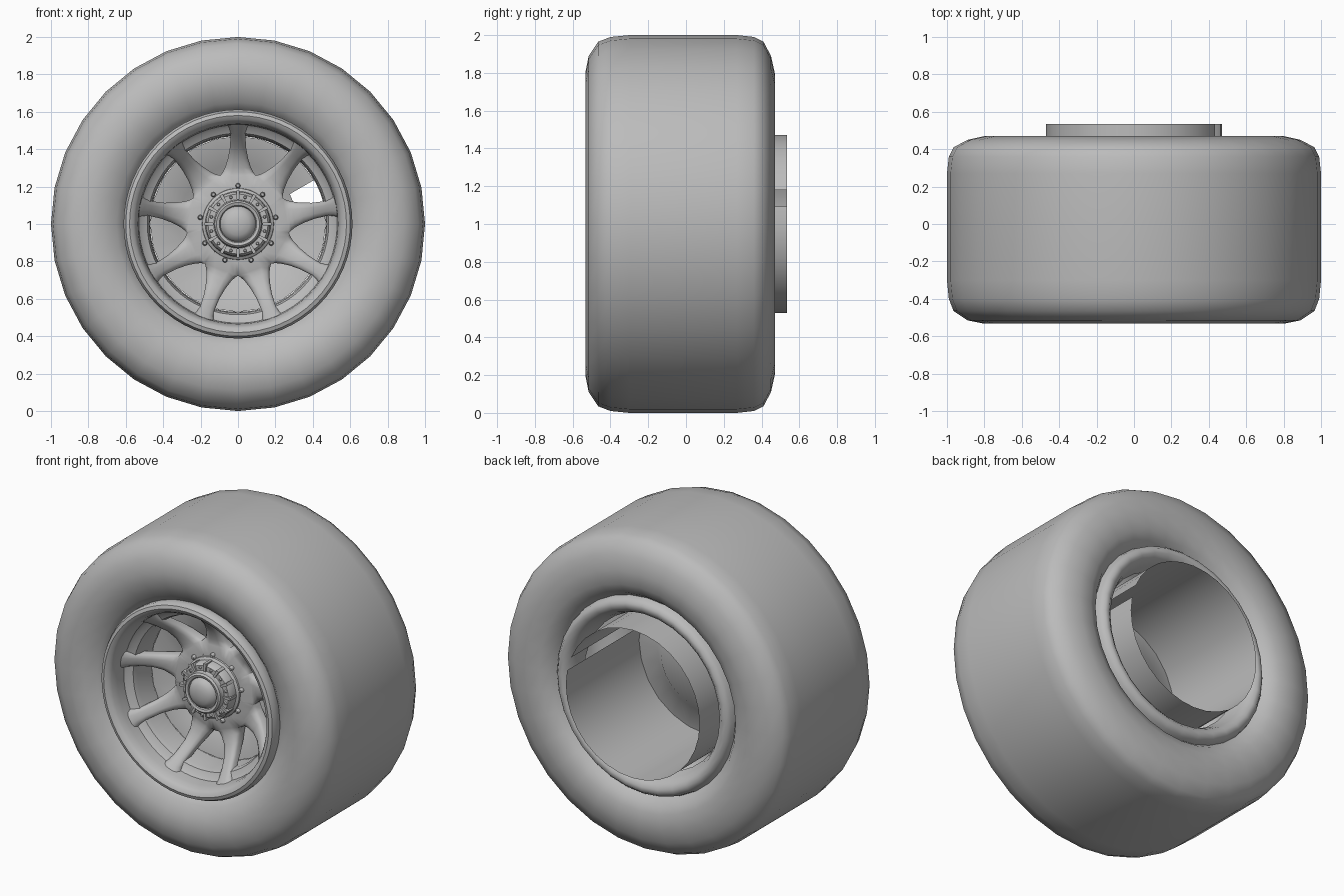
import bpy, bmesh
from math import sin, cos, tan, pi, radians

cube = bpy.data.objects.get("Cube")
if cube:
    bpy.data.objects.remove(cube, do_unlink=True)

grey = bpy.data.materials.new("plain grey")
grey.use_nodes = True
COLOUR = (0.5, 0.5, 0.5, 1)
grey.diffuse_color = COLOUR
grey.node_tree.nodes["Principled BSDF"].inputs["Base Color"].default_value = COLOUR


def finish(bm, name, angle=40):
    bmesh.ops.remove_doubles(bm, verts=bm.verts, dist=0.0005)
    bmesh.ops.recalc_face_normals(bm, faces=bm.faces)
    mesh = bpy.data.meshes.new(name)
    bm.to_mesh(mesh)
    bm.free()
    mesh.materials.append(grey)
    ob = bpy.data.objects.new(name, mesh)
    bpy.context.collection.objects.link(ob)
    bpy.ops.object.select_all(action='DESELECT')
    ob.select_set(True)
    bpy.context.view_layer.objects.active = ob
    bpy.ops.object.shade_smooth_by_angle(angle=radians(angle))
    return ob


def polar(r, a, y):
    return (r * cos(a), y, 1 + r * sin(a))


def lathe(name, profile, segs, angle=40, skip=lambda ring, seg: False):
    """Spin (radius, y) points about the axle; skip leaves panels open."""
    bm = bmesh.new()
    rings = [[bm.verts.new(polar(r, 2 * pi * s / segs, y)) for s in range(segs)]
             for r, y in profile]
    for i in range(len(rings) - 1):
        for s in range(segs):
            if not skip(i, s):
                t = (s + 1) % segs
                bm.faces.new((rings[i][s], rings[i][t], rings[i + 1][t], rings[i + 1][s]))
    return finish(bm, name, angle)


# Tyre with rounded shoulders and dipped sidewalls
lathe("tyre", [(0.59, -0.40), (0.61, -0.45), (0.65, -0.485), (0.72, -0.52), (0.80, -0.533),
               (0.89, -0.515), (0.965, -0.465), (0.99, -0.40), (1.0, -0.30), (1.0, 0.0),
               (1.0, 0.27), (0.99, 0.36), (0.965, 0.41), (0.89, 0.45), (0.80, 0.47),
               (0.71, 0.46), (0.65, 0.43), (0.62, 0.39)], 32, 60)

# Rolled bead ring at the back
lathe("rear_bead", [(0.62, 0.39), (0.612, 0.42), (0.59, 0.445), (0.56, 0.445),
                    (0.53, 0.42), (0.51, 0.38), (0.49, 0.32)], 32, 60)

# Front rim lip and stepped barrel
lathe("front_rim", [(0.585, -0.38), (0.612, -0.45), (0.612, -0.49), (0.60, -0.513),
                    (0.58, -0.52), (0.558, -0.51), (0.545, -0.49), (0.535, -0.45),
                    (0.53, -0.39), (0.515, -0.375), (0.485, -0.36), (0.475, -0.33),
                    (0.47, -0.20)], 64)

# Inner barrel, with a stepped slit along its left side
lathe("inner_barrel", [(0.47, -0.20), (0.47, 0.0), (0.47, 0.25), (0.47, 0.535)], 32,
      skip=lambda ring, seg: seg == 1 or (seg == 2 and ring == 0))

# Dished backing plate behind the spokes, with one open panel
lathe("backing_plate", [(0.47, -0.20), (0.32, -0.17), (0.26, -0.12), (0.02, -0.11)], 24, 60,
      skip=lambda ring, seg: ring == 0 and seg == 1)

# Nine spokes that flare together at the hub
COUNT = 9
stations = [(0.13, 0.047, -0.25), (0.20, 0.073, -0.25), (0.26, 0.0946, -0.24),
            (0.275, 0.083, -0.24), (0.30, 0.07, -0.245), (0.35, 0.054, -0.26),
            (0.41, 0.043, -0.30), (0.47, 0.04, -0.36), (0.51, 0.045, -0.405),
            (0.535, 0.058, -0.43)]
section = [(-1, 0.07), (-1, 0.025), (-0.8, 0.008), (-0.4, 0),
           (0.4, 0), (0.8, 0.008), (1, 0.025), (1, 0.07)]
bm = bmesh.new()
for k in range(COUNT):
    a = pi / 2 + 2 * pi * k / COUNT
    rows = []
    for r, half, y in stations:
        flat = r < 0.265
        rows.append([bm.verts.new((r * cos(a) - u * half * sin(a),
                                   y + (0 if flat and d < 0.05 else d),
                                   1 + r * sin(a) + u * half * cos(a))) for u, d in section])
    for p, q in zip(rows, rows[1:]):
        for j in range(len(section)):
            n = (j + 1) % len(section)
            bm.faces.new((p[j], p[n], q[n], q[j]))
finish(bm, "spokes", 50)

# Hub: flange, collar and domed cap
lathe("hub_collar", [(0.195, -0.23), (0.19, -0.26), (0.175, -0.27), (0.172, -0.31),
                     (0.16, -0.325), (0.13, -0.325), (0.125, -0.34)], 48)
lathe("hub_cap", [(0.128, -0.31), (0.125, -0.355), (0.115, -0.365), (0.10, -0.36),
                  (0.095, -0.35), (0.085, -0.37), (0.06, -0.385), (0.03, -0.392),
                  (0.0, -0.394)], 40)


def stud(bm, r, a, y, radius, height, sides):
    """Small rounded stud facing the front."""
    cx, _, cz = polar(r, a, y)
    levels = [(1, 0), (1, 0.6), (0.6, 1)]
    rings = [[bm.verts.new((cx + radius * f * cos(2 * pi * s / sides), y - height * h,
                            cz + radius * f * sin(2 * pi * s / sides)))
              for s in range(sides)] for f, h in levels]
    for p, q in zip(rings, rings[1:]):
        for s in range(sides):
            t = (s + 1) % sides
            bm.faces.new((p[s], p[t], q[t], q[s]))
    bm.faces.new(rings[-1])


# Bolts on the spoke face and small studs on the collar
bm = bmesh.new()
for k in range(COUNT):
    stud(bm, 0.205, pi / 2 + 2 * pi * k / COUNT, -0.245, 0.014, 0.025, 8)
finish(bm, "wheel_bolts")
bm = bmesh.new()
for k in range(12):
    stud(bm, 0.147, 2 * pi * (k + 0.5) / 12, -0.32, 0.009, 0.014, 8)
finish(bm, "collar_studs")

# Raised teeth around the collar
bm = bmesh.new()
for k in range(12):
    a = 2 * pi * k / 12
    outline = [(0.13, a - 0.05), (0.18, a - 0.05), (0.18, a + 0.05), (0.13, a + 0.05)]
    back, front = [[bm.verts.new(polar(r, b, y)) for r, b in outline] for y in (-0.27, -0.335)]
    bm.faces.new(front)
    for j in range(4):
        n = (j + 1) % 4
        bm.faces.new((back[j], back[n], front[n], front[j]))
finish(bm, "collar_teeth", 30)
